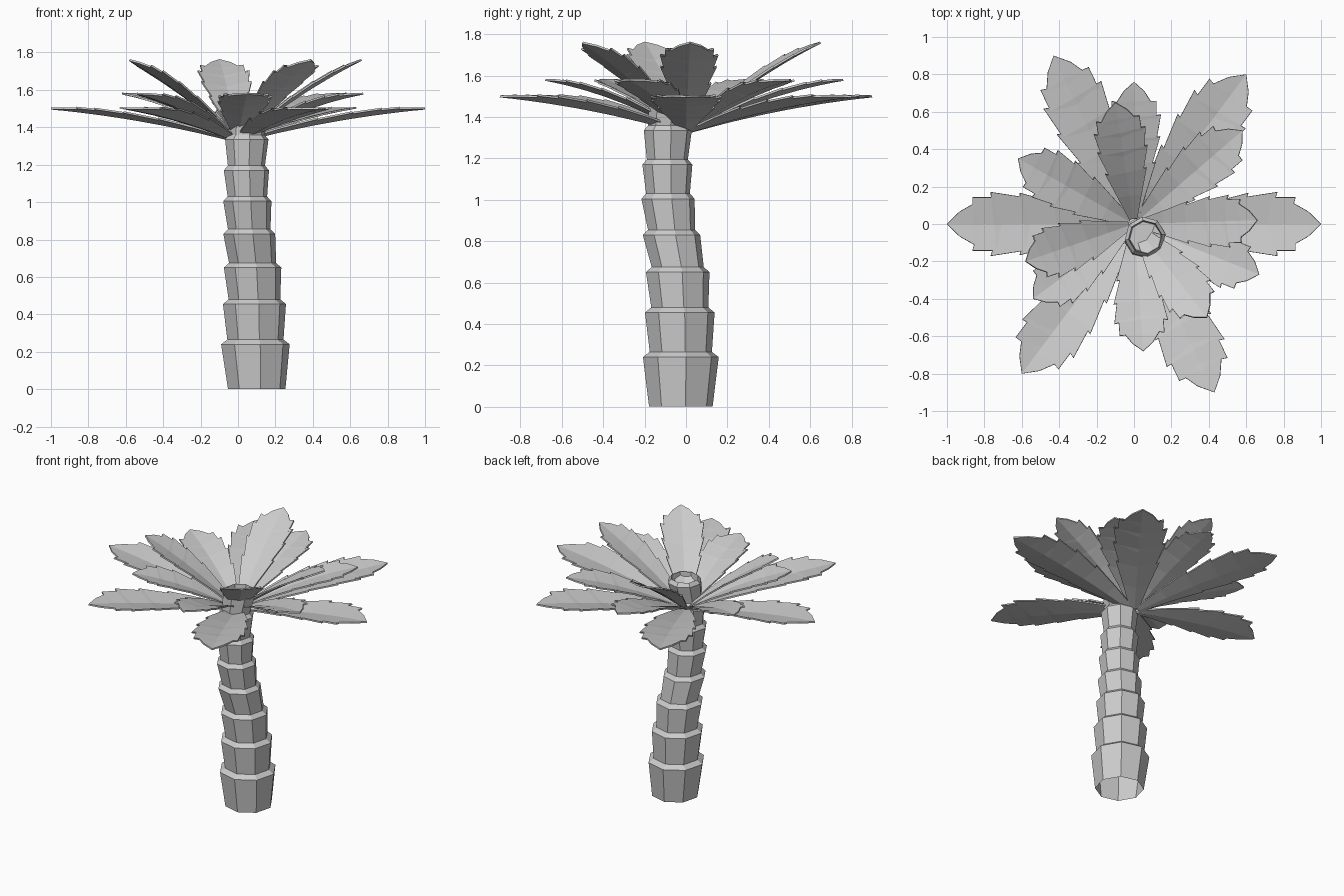
import bpy, bmesh, math
from mathutils import Vector

if "Cube" in bpy.data.objects:
    bpy.data.objects.remove(bpy.data.objects["Cube"])


def make_object(name, bm):
    bmesh.ops.recalc_face_normals(bm, faces=bm.faces)
    mesh = bpy.data.meshes.new(name)
    bm.to_mesh(mesh)
    bm.free()
    obj = bpy.data.objects.new(name, mesh)
    bpy.context.collection.objects.link(obj)
    return obj


# Trunk: stacked eight-sided flaring segments (rim x, y, z, radius)
rims = [(.093, -.025, .24, .185), (.088, -.03, .455, .17), (.078, -.04, .65, .155),
        (.06, -.07, .83, .14), (.05, -.087, 1.005, .13), (.045, -.09, 1.17, .122),
        (.047, -.088, 1.335, .117), (.06, -.07, 1.48, .11)]
SIDES = 8


def add_ring(bm, x, y, z, r):
    angles = [math.radians(8) + 2 * math.pi * i / SIDES for i in range(SIDES)]
    return [bm.verts.new((x + r * math.cos(a), y + r * math.sin(a), z)) for a in angles]


bm = bmesh.new()
rings = [add_ring(bm, .1, -.025, 0, .155)]
for x, y, z, r in rims:
    rings.append(add_ring(bm, x, y, z, r))
    rings.append(add_ring(bm, x, y, z + .025, r * .82))
# recessed crown opening
x, y, z, r = rims[-1]
rings.append(add_ring(bm, x, y, z - .06, r * .76))
for a, b in zip(rings, rings[1:]):
    for i in range(SIDES):
        j = (i + 1) % SIDES
        bm.faces.new((a[i], a[j], b[j], b[i]))
bm.faces.new(rings[-1])
make_object("trunk", bm)

# Leaf outline: midrib position, edge position, half width (serrated edge)
outline = [(0, 0, .03), (.2, .2, .085), (.36, .41, .145), (.40, .39, .12),
           (.54, .60, .175), (.58, .57, .15), (.70, .76, .18), (.74, .73, .15),
           (.82, .86, .15), (.86, .84, .122), (.93, .93, .07)]


def make_leaf(name, tip, z0, rise, bend, width):
    tip = Vector((tip[0], tip[1], 0))
    length = tip.length
    along = tip.normalized()
    across = Vector((-along.y, along.x, 0))

    def point(t, w):
        lift = .28 * abs(w) * (1 - .6 * t)
        p = along * (.03 + (length - .03) * t) + across * w
        p.z = z0 + rise * t - bend * t * t + lift
        return p

    bm = bmesh.new()
    rows = [[bm.verts.new(point(te, w * width)), bm.verts.new(point(tm, 0)),
             bm.verts.new(point(te, -w * width))] for tm, te, w in outline]
    end = bm.verts.new(point(1, 0))
    for a, b in zip(rows, rows[1:]):
        for i in (0, 1):
            bm.faces.new((a[i], a[i + 1], b[i + 1], b[i]))
    for i in (0, 1):
        bm.faces.new((rows[-1][i], rows[-1][i + 1], end))
    leaf = make_object(name, bm)
    mod = leaf.modifiers.new("thickness", 'SOLIDIFY')
    mod.thickness = .01
    mod.offset = 0


# Three tiers of leaves: tips, base height, rise, bend, width factor
tiers = {
    "lower_leaf": ([(1, 0), (.6, .8), (-.43, .9), (-1, 0), (-.6, -.8), (.43, -.9)],
                   1.33, .25, .08, .95),
    "middle_leaf": ([(.67, -.27), (.58, .5), (0, .76), (-.62, .35), (-.54, -.4), (.05, -.68)],
                    1.34, .36, .12, .8),
    "upper_leaf": ([(.66, .02), (.39, -.5), (-.58, -.2), (-.1, .65)],
                   1.35, .51, .10, .78),
}
for name, (tips, z0, rise, bend, width) in tiers.items():
    for n, tip in enumerate(tips, 1):
        make_leaf(f"{name}_{n}", tip, z0, rise, bend, width)
